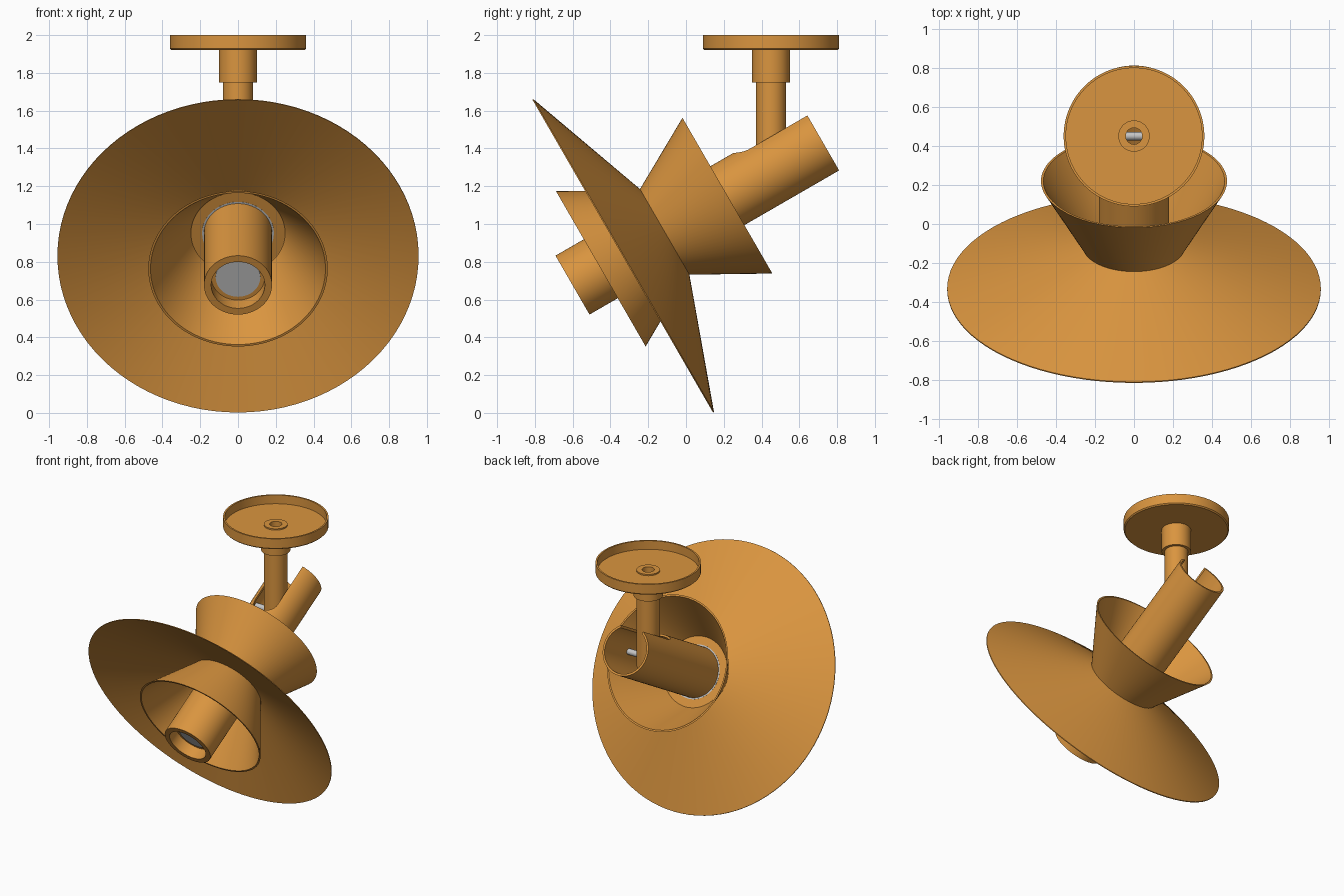
import bpy, bmesh
from math import radians, cos, sin, pi
from mathutils import Matrix, Vector

cube = bpy.data.objects.get("Cube")
if cube:
    bpy.data.objects.remove(cube)


def make_material(name, color):
    mat = bpy.data.materials.new(name)
    mat.use_nodes = True
    mat.diffuse_color = color
    mat.node_tree.nodes["Principled BSDF"].inputs["Base Color"].default_value = color
    return mat


BRASS = make_material("warm_brass", (0.70, 0.30, 0.05, 1))
GREY = make_material("light_grey", (0.56, 0.56, 0.56, 1))

# Lamp axis tilts back and up; the pole hangs straight down
TILT = Matrix.Translation((0, -0.335, 0.83)) @ Matrix.Rotation(radians(-60), 4, "X")
POLE_Y = 0.45
UPRIGHT = Matrix.Translation((0, POLE_Y, 0))


def finish(bm, name, mat, matrix):
    bmesh.ops.recalc_face_normals(bm, faces=bm.faces)
    mesh = bpy.data.meshes.new(name)
    bm.to_mesh(mesh)
    bm.free()
    mesh.materials.append(mat)
    obj = bpy.data.objects.new(name, mesh)
    obj.matrix_world = matrix
    bpy.context.collection.objects.link(obj)
    return obj


def select(obj):
    bpy.ops.object.select_all(action="DESELECT")
    obj.select_set(True)
    bpy.context.view_layer.objects.active = obj


def smooth(obj):
    select(obj)
    bpy.ops.object.shade_smooth_by_angle(angle=radians(30))


def lathe(name, profile, mat, matrix, steps=96):
    """Spin a closed (radius, height) outline around local z."""
    bm = bmesh.new()
    verts = [bm.verts.new((r, 0, h)) for r, h in profile]
    edges = [bm.edges.new((verts[i - 1], verts[i])) for i in range(len(verts))]
    bmesh.ops.spin(bm, geom=verts + edges, cent=(0, 0, 0), axis=(0, 0, 1),
                   angle=2 * pi, steps=steps)
    bmesh.ops.remove_doubles(bm, verts=bm.verts, dist=1e-5)
    # Drop degenerate edges left along the axis
    loose = [e for e in bm.edges if not e.link_faces]
    bmesh.ops.delete(bm, geom=loose, context="EDGES")
    obj = finish(bm, name, mat, matrix)
    smooth(obj)
    return obj


# Shades: a wide reflector and two opposed cones meeting at the neck
NECK, NECK_R, WALL = 0.25, 0.258, 0.012


def cone_shell(name, rim_r, rim_h):
    lathe(name, [(NECK_R, NECK), (rim_r, rim_h),
                 (rim_r - WALL, rim_h), (NECK_R - WALL, NECK)], BRASS, TILT)


cone_shell("front_cone", 0.475, -0.134)
cone_shell("rear_cone", 0.476, 0.64)
lathe("wide_reflector", [(0.956, 0), (NECK_R - WALL, NECK - 0.005),
                         (NECK_R, NECK + 0.008), (0.956, 0.006)], BRASS, TILT)
lathe("neck_plate", [(0.188, NECK - 0.005), (NECK_R - 0.004, NECK - 0.005),
                     (NECK_R - 0.004, NECK + 0.005), (0.188, NECK + 0.005)], BRASS, TILT)
lathe("neck_ring", [(0.178, NECK - 0.006), (0.19, NECK - 0.006),
                    (0.19, NECK + 0.006), (0.178, NECK + 0.006)], GREY, TILT)

# Lamp tube: recessed at the front, hollow and slotted at the rear
tube = lathe("lamp_tube", [(0, -0.22), (0.142, -0.22), (0.142, -0.307), (0.18, -0.307),
                           (0.18, 1.219), (0.165, 1.219), (0.165, 0.6), (0, 0.6)],
             BRASS, TILT)

# Slot cutter: round-ended outline pushed through the upper wall
SLOT_R, SLOT_H = 0.09, 0.87
bm = bmesh.new()
outline = [(SLOT_R * cos(a), SLOT_H + SLOT_R * sin(a))
           for a in (pi + pi * i / 24 for i in range(25))]
outline += [(SLOT_R, 1.4), (-SLOT_R, 1.4)]
face = bm.faces.new([bm.verts.new((x, -0.05, h)) for x, h in outline])
moved = bmesh.ops.extrude_face_region(bm, geom=[face])["geom"]
bmesh.ops.translate(bm, vec=Vector((0, -0.25, 0)),
                    verts=[v for v in moved if isinstance(v, bmesh.types.BMVert)])
cutter = finish(bm, "slot_cutter", BRASS, TILT)
cutter.hide_render = True

bpy.context.view_layer.update()
cut = tube.modifiers.new("slot", "BOOLEAN")
cut.operation = "DIFFERENCE"
cut.solver = "EXACT"
cut.object = cutter
select(tube)
# Cut before the smoothing modifier, if there is one
bpy.ops.object.modifier_move_to_index(modifier=cut.name, index=0)
bpy.ops.object.modifier_apply(modifier=cut.name)
bpy.data.objects.remove(cutter)
smooth(tube)

# Bulb face inside the front recess
lathe("bulb_face", [(0, -0.226), (0.118, -0.226), (0.118, -0.215), (0, -0.215)], GREY, TILT)

# Ceiling mount: open dish, collar and hollow pole
lathe("ceiling_dish", [(0.07, 1.92), (0.352, 1.92), (0.36, 1.928), (0.36, 2.0),
                       (0.348, 2.0), (0.348, 1.935), (0.07, 1.935)], BRASS, UPRIGHT)
lathe("collar", [(0.07, 1.75), (0.1, 1.75), (0.1, 1.921), (0.07, 1.921)], BRASS, UPRIGHT)
lathe("pole", [(0.042, 1.22), (0.08, 1.22), (0.08, 1.945), (0.042, 1.945)], BRASS, UPRIGHT)

# Pivot pin across the tube through the pole
PIN = Matrix.Translation((0, POLE_Y, 1.283)) @ Matrix.Rotation(radians(90), 4, "Y")
lathe("pivot_pin", [(0, -0.168), (0.022, -0.168), (0.022, 0.168), (0, 0.168)], GREY, PIN, 32)
